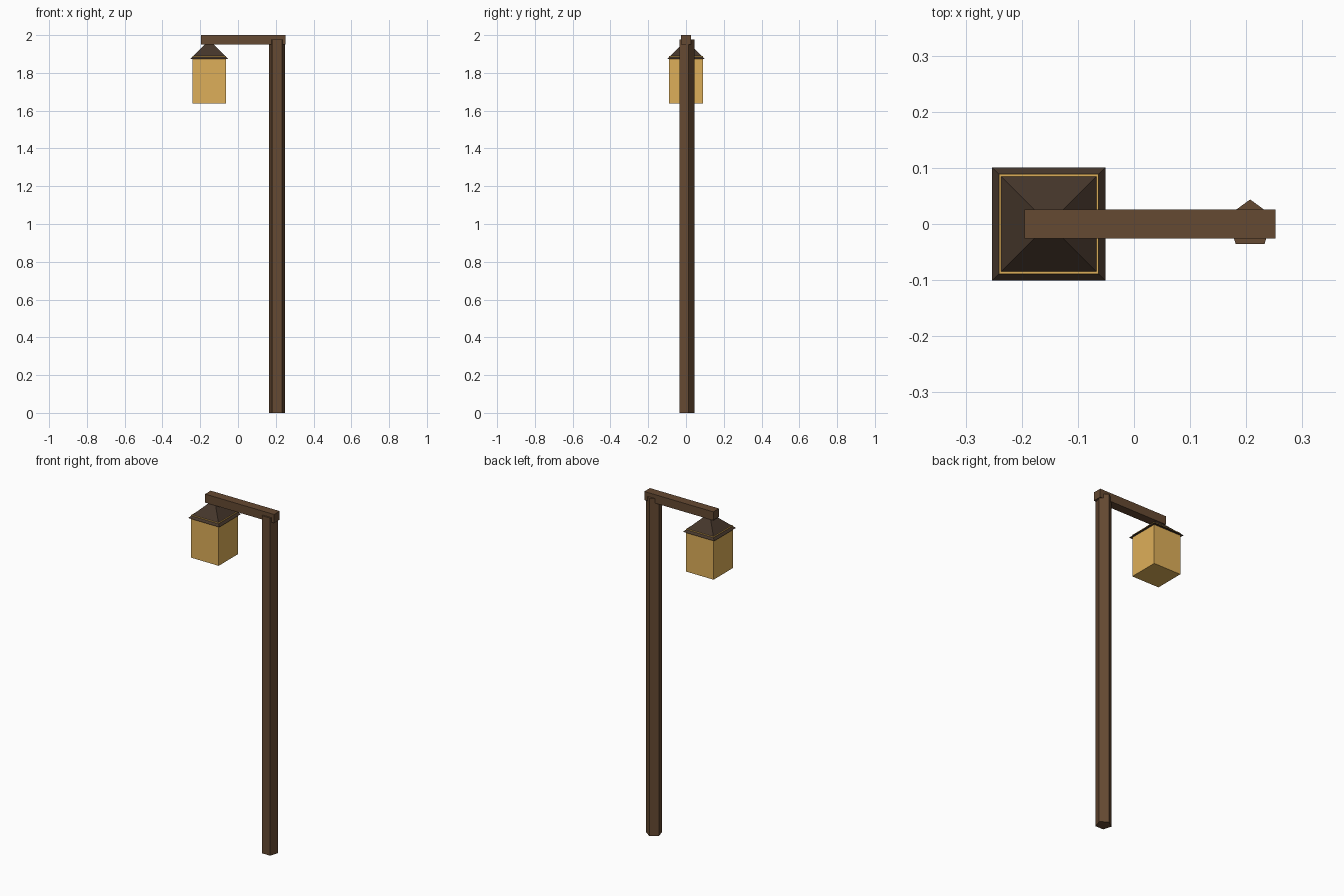
import bpy
import math

if "Cube" in bpy.data.objects:
    bpy.data.objects.remove(bpy.data.objects["Cube"])


def material(name, rgb):
    m = bpy.data.materials.new(name)
    m.diffuse_color = (*rgb, 1.0)
    m.use_nodes = True
    m.node_tree.nodes["Principled BSDF"].inputs["Base Color"].default_value = m.diffuse_color
    return m


wood = material("wood", (0.13, 0.067, 0.032))
dark_wood = material("dark_wood", (0.06, 0.037, 0.024))
amber = material("amber_glass", (0.73, 0.43, 0.10))


def finish(name, mat):
    ob = bpy.context.object
    ob.name = name
    ob.data.materials.append(mat)
    bpy.ops.object.transform_apply(location=False, rotation=True, scale=True)
    return ob


def box(name, centre, size, mat):
    bpy.ops.mesh.primitive_cube_add(size=1, location=centre)
    bpy.context.object.scale = size
    return finish(name, mat)


LANTERN_X = -0.152

# Five-sided post, flat face to the front
bpy.ops.mesh.primitive_cylinder_add(vertices=5, radius=0.0437, depth=1.977,
                                    location=(0.207, 0, 1.977 / 2))
finish("post", wood)

# Arm resting over the post top
box("arm", (0.0285, 0, 1.975), (0.447, 0.052, 0.05), wood)

# Lantern body, its top rim just breaking through the roof slopes
box("lantern_glass", (LANTERN_X, 0, 1.764), (0.178, 0.178, 0.25), amber)

# Four-sided pyramid roof with its tip inside the arm
bpy.ops.mesh.primitive_cone_add(vertices=4, radius1=0.101 * math.sqrt(2), radius2=0,
                                depth=0.1, location=(LANTERN_X, 0, 1.923),
                                rotation=(0, 0, math.pi / 4))
finish("lantern_roof", dark_wood)
